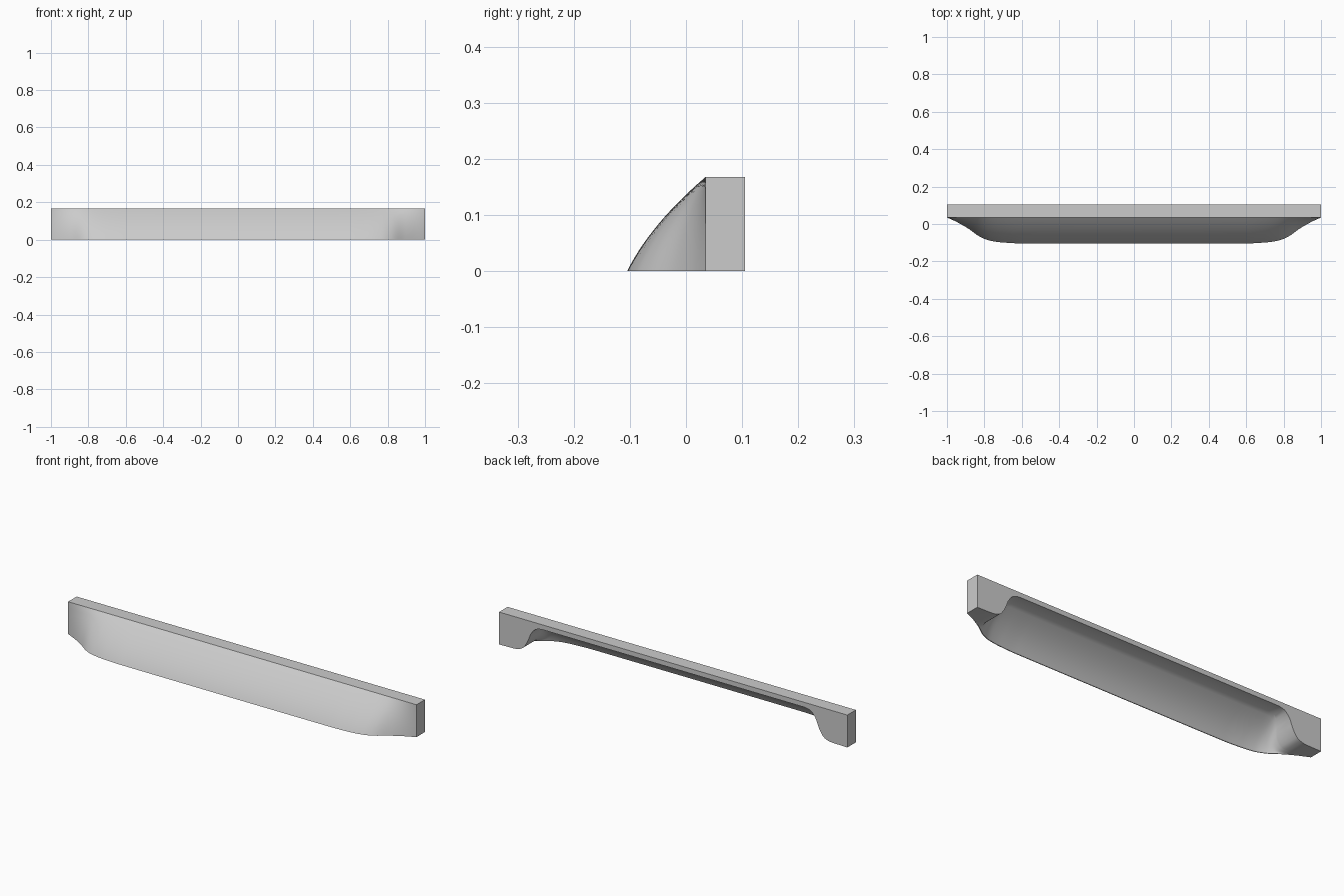
import bpy
import bmesh

cube = bpy.data.objects.get("Cube")
if cube:
    bpy.data.objects.remove(cube, do_unlink=True)

HEIGHT, BACK, FACE = 0.168, 0.105, 0.035
# Lip position (y) and hollow ceiling height (z) along half the length
LIP = [(0, -0.105), (0.6, -0.104), (0.7, -0.099), (0.77, -0.089), (0.82, -0.07),
       (0.89, -0.022), (0.95, 0.012), (1, FACE)]
CEILING = [(0, 0.143), (0.75, 0.143), (0.785, 0.136), (0.815, 0.107),
           (0.84, 0.05), (0.87, 0.013), (0.91, 0.002), (1, 0)]


def curve(points, x):
    """Smooth curve through the points, with flattened slopes at turns."""
    def slope(i):
        if i in (0, len(points) - 1):
            i = max(1, i)
            return (points[i][1] - points[i - 1][1]) / (points[i][0] - points[i - 1][0])
        a, b, c = points[i - 1:i + 2]
        s, t = (b[1] - a[1]) / (b[0] - a[0]), (c[1] - b[1]) / (c[0] - b[0])
        return 2 * s * t / (s + t) if s * t > 0 else 0
    i = next(k for k in range(len(points) - 1) if x <= points[k + 1][0])
    (x0, y0), (x1, y1) = points[i], points[i + 1]
    w = x1 - x0
    t = (x - x0) / w
    return (y0 * (1 + 2 * t) * (1 - t) ** 2 + y1 * t * t * (3 - 2 * t)
            + w * t * (1 - t) * (slope(i) * (1 - t) - slope(i + 1) * t))


def outer_y(lip, z):
    t = z / HEIGHT
    return FACE + (lip - FACE) * (1 - t) * (1 + 0.4 * t)


def section(x):
    """Outline of the pull at x: top, bowed front, lip, hollow, back."""
    lip, ceiling = curve(LIP, abs(x)), curve(CEILING, abs(x))
    pts = [(BACK, HEIGHT)]
    for i in range(15):
        z = HEIGHT * (1 - i / 14)
        pts.append((outer_y(lip, z), z))
    for i in range(13):
        s = i / 12
        z = ceiling * s
        pts.append((outer_y(lip, z) + 0.004 + 0.03 * s ** 3, z))
    pts.append((BACK, ceiling))
    return [(x, y, z) for y, z in pts]


# Stations are closer together where the ends sweep in
half = [0.12 * i for i in range(1, 5)] + [0.6 + 0.01 * i for i in range(41)]
stations = [-x for x in reversed(half)] + [0] + half

bm = bmesh.new()
rings = [[bm.verts.new(p) for p in section(x)] for x in stations]
for a, b in zip(rings, rings[1:]):
    for i in range(len(a)):
        j = (i + 1) % len(a)
        bm.faces.new((a[i], a[j], b[j], b[i]))
# Plain rectangular ends
n = len(rings[0])
for ring in (rings[0], rings[-1]):
    bm.faces.new([ring[i] for i in list(range(16)) + [n - 1]])
bmesh.ops.remove_doubles(bm, verts=bm.verts, dist=0.00005)
bmesh.ops.recalc_face_normals(bm, faces=bm.faces)
mesh = bpy.data.meshes.new("cup_pull_handle")
bm.to_mesh(mesh)
bm.free()

handle = bpy.data.objects.new("cup_pull_handle", mesh)
bpy.context.collection.objects.link(handle)

grey = bpy.data.materials.new("light_grey")
grey.use_nodes = True
colour = (0.6, 0.6, 0.6, 1)
grey.diffuse_color = colour
grey.node_tree.nodes["Principled BSDF"].inputs["Base Color"].default_value = colour
mesh.materials.append(grey)

bpy.ops.object.select_all(action="DESELECT")
handle.select_set(True)
bpy.context.view_layer.objects.active = handle
bpy.ops.object.shade_smooth_by_angle(angle=0.6)
